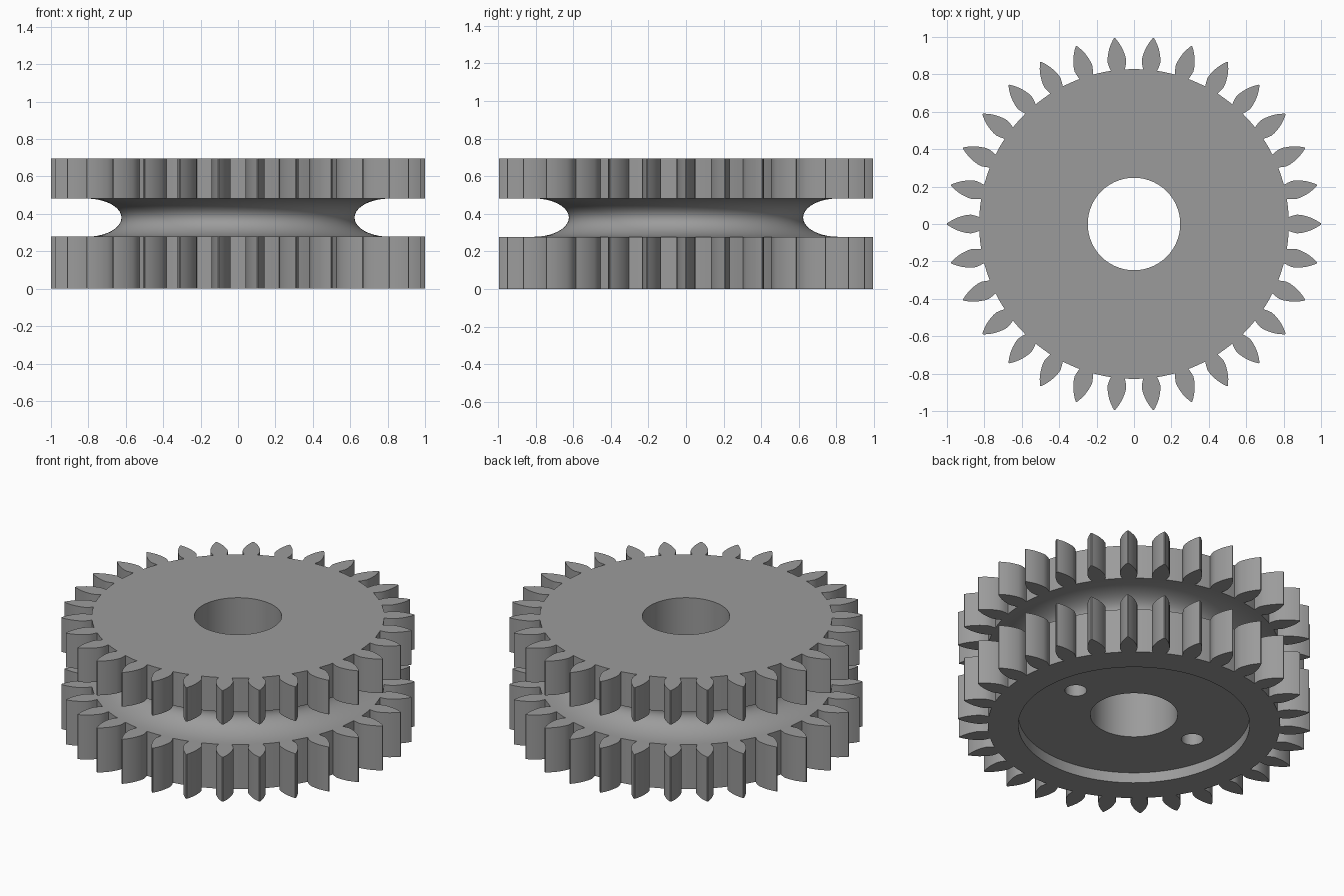
import bpy, bmesh, math

if "Cube" in bpy.data.objects:
    bpy.data.objects.remove(bpy.data.objects["Cube"])

TEETH = 30
PITCH = 2 * math.pi / TEETH
ROOT_R = 0.828
BORE_R = 0.247
HEIGHT, LOW_TOP, HIGH_BOTTOM = 0.695, 0.278, 0.482
ROOT_HALF = math.radians(2.6)

# Angles repeated for every pitch: tooth foot first, then the gap
gap = PITCH - 2 * ROOT_HALF
OFFSETS = [-ROOT_HALF, 0, ROOT_HALF] + [ROOT_HALF + gap * i / 4 for i in (1, 2, 3)]
M = len(OFFSETS)
ANGLES = [t * PITCH + o for t in range(TEETH) for o in OFFSETS]
N = len(ANGLES)

# One tooth flank from foot to tip: (radius, half width)
FLANK = [(0.85, 0.045), (0.872, 0.050), (0.895, 0.048), (0.92, 0.042),
         (0.945, 0.034), (0.97, 0.022), (0.988, 0.011), (1.0, 0.003)]

# Closed cross-section of the wheel: (radius, height)
mid, half = (LOW_TOP + HIGH_BOTTOM) / 2, (HIGH_BOTTOM - LOW_TOP) / 2
groove = [(0.81 - 0.187 * math.sin(math.pi * i / 20), mid + half * math.cos(math.pi * i / 20))
          for i in range(21)]
SECTION = ([(BORE_R, HEIGHT), (ROOT_R, HEIGHT), (ROOT_R, HIGH_BOTTOM)] + groove +
           [(ROOT_R, LOW_TOP), (ROOT_R, 0), (0.655, 0), (0.655, 0.065), (BORE_R, 0.065)])

bm = bmesh.new()
rings = [[bm.verts.new((r * math.cos(a), r * math.sin(a), z)) for a in ANGLES]
         for r, z in SECTION]


def add_teeth(upper, lower):
    """Grow the teeth out of the open foot segments between two root rings."""
    for t in range(TEETH):
        c, s = math.cos(t * PITCH), math.sin(t * PITCH)
        outline = [(r, w) for r, w in FLANK] + [(r, -w) for r, w in reversed(FLANK)]
        loops = []
        for ring in (upper, lower):
            z = ring[0].co.z
            foot = ring[t * M:t * M + 3]
            tip = [bm.verts.new((r * c - w * s, r * s + w * c, z)) for r, w in outline]
            bm.faces.new(foot + tip)
            loops.append([foot[2]] + tip + [foot[0]])
        for i in range(len(loops[0]) - 1):
            bm.faces.new((loops[0][i], loops[0][i + 1], loops[1][i + 1], loops[1][i]))


# Skin the wheel, leaving the tooth feet open on both toothed rims
for k in range(len(rings)):
    a, b = rings[k], rings[(k + 1) % len(rings)]
    (r0, z0), (r1, z1) = SECTION[k], SECTION[(k + 1) % len(rings)]
    rim = r0 == r1 == ROOT_R and abs(z0 - z1) > 0.01
    for i in range(N):
        if rim and i % M < 2:
            continue
        j = (i + 1) % N
        bm.faces.new((a[i], a[j], b[j], b[i]))
    if rim:
        add_teeth(a, b)
bmesh.ops.recalc_face_normals(bm, faces=bm.faces[:])

mesh = bpy.data.meshes.new("double_gear")
bm.to_mesh(mesh)
bm.free()
gear = bpy.data.objects.new("double_gear", mesh)
bpy.context.collection.objects.link(gear)

steel = bpy.data.materials.new("grey_steel")
steel.diffuse_color = (0.33, 0.33, 0.33, 1)
steel.use_nodes = True
steel.node_tree.nodes["Principled BSDF"].inputs["Base Color"].default_value = steel.diffuse_color
mesh.materials.append(steel)

# Two blind pin holes in the recessed underside
for x in (-0.43, 0.43):
    bpy.ops.mesh.primitive_cylinder_add(vertices=48, radius=0.062, depth=0.3, location=(x, 0, 0.07))
    cutter = bpy.context.object
    cutter.name = "pin_hole_cutter"
    cutter.hide_render = True
    cutter.data.materials.append(steel)
    bpy.context.view_layer.objects.active = gear
    mod = gear.modifiers.new("pin_hole", 'BOOLEAN')
    mod.operation, mod.solver, mod.object = 'DIFFERENCE', 'EXACT', cutter
    bpy.ops.object.modifier_apply(modifier=mod.name)
    bpy.data.objects.remove(cutter)

# Smooth curved walls, crisp rims
bpy.ops.object.select_all(action='DESELECT')
gear.select_set(True)
bpy.context.view_layer.objects.active = gear
bpy.ops.object.shade_smooth_by_angle(angle=math.radians(30))
